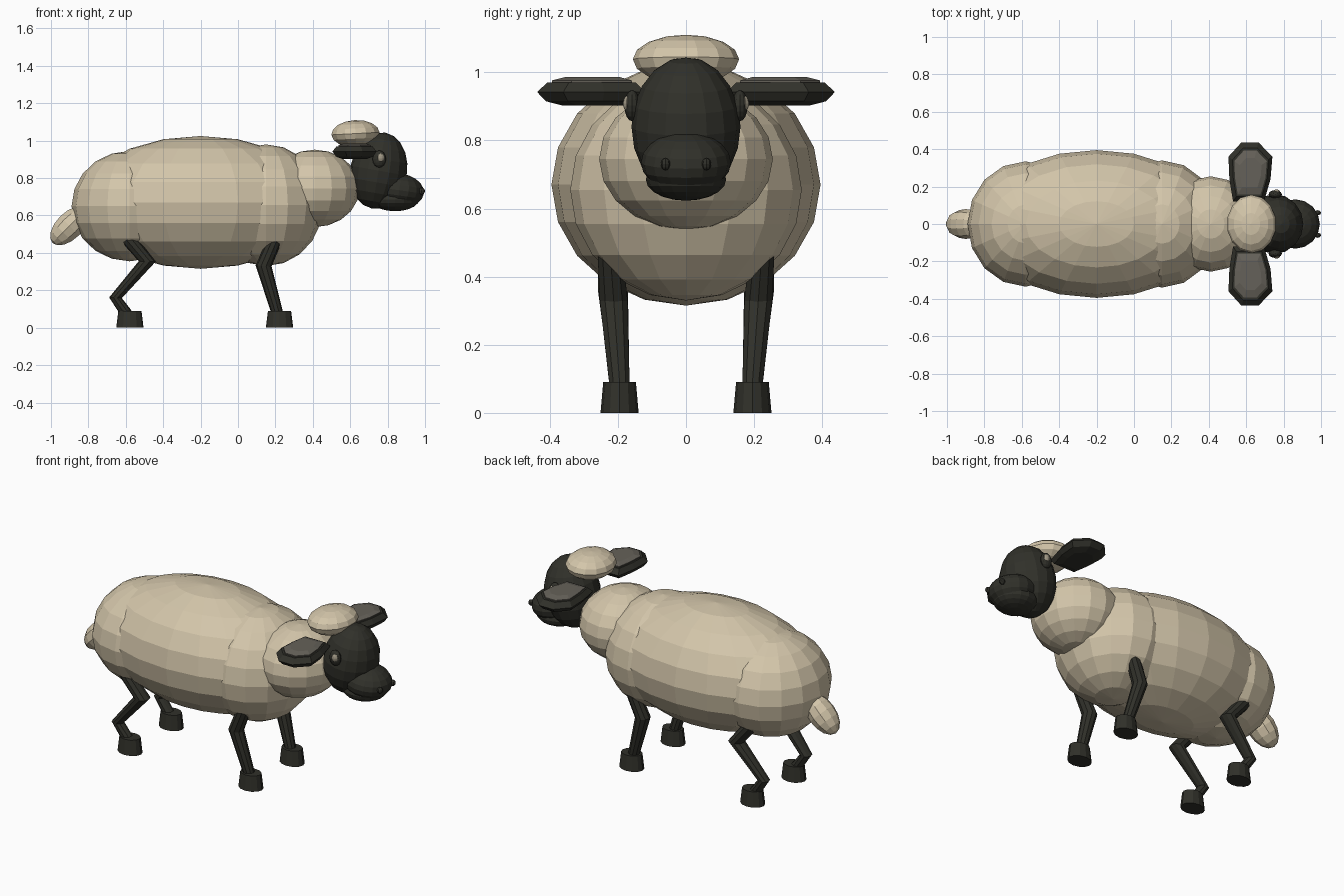
import bpy, bmesh, math
from mathutils import Matrix, Vector

cube = bpy.data.objects.get("Cube")
if cube:
    bpy.data.objects.remove(cube, do_unlink=True)


def material(name, rgb):
    m = bpy.data.materials.new(name)
    m.use_nodes = True
    m.diffuse_color = (*rgb, 1)
    m.node_tree.nodes["Principled BSDF"].inputs["Base Color"].default_value = (*rgb, 1)
    return m


WOOL = material("cream wool", (0.65, 0.56, 0.40))
SKIN = material("dark skin", (0.030, 0.030, 0.023))
INNER = material("inner ear grey", (0.13, 0.12, 0.10))
EYE = material("eye tan", (0.36, 0.32, 0.24))


def finish(name, bm, mat):
    bmesh.ops.recalc_face_normals(bm, faces=bm.faces)
    mesh = bpy.data.meshes.new(name)
    bm.to_mesh(mesh)
    bm.free()
    mesh.materials.append(mat)
    ob = bpy.data.objects.new(name, mesh)
    bpy.context.scene.collection.objects.link(ob)
    return ob


def ellipsoid(name, centre, radii, mat, tilt=0, segments=16, rings=10):
    """Faceted ellipsoid, tilted about the y axis (degrees)."""
    bm = bmesh.new()
    bmesh.ops.create_uvsphere(bm, u_segments=segments, v_segments=rings, radius=1)
    bm.transform(Matrix.Translation(centre)
                 @ Matrix.Rotation(math.radians(tilt), 4, 'Y')
                 @ Matrix.Diagonal((*radii, 1)))
    return finish(name, bm, mat)


def loft(name, rings, mat):
    """Skin a list of equal-length point rings and cap both ends."""
    bm = bmesh.new()
    loops = [[bm.verts.new(p) for p in ring] for ring in rings]
    n = len(loops[0])
    for a, b in zip(loops, loops[1:]):
        for i in range(n):
            j = (i + 1) % n
            bm.faces.new((a[i], a[j], b[j], b[i]))
    bm.faces.new(loops[0])
    bm.faces.new(loops[-1])
    return finish(name, bm, mat)


def limb(name, path, y, mat, sides=10):
    """Tube through (x, z, radius) points lying in a plane of constant y."""
    pts = [Vector((x, y, z)) for x, z, r in path]
    rings = []
    for i, p in enumerate(pts):
        before = (p - pts[i - 1]).normalized() if i else Vector()
        after = (pts[i + 1] - p).normalized() if i < len(pts) - 1 else Vector()
        tangent = (before + after).normalized()
        side = Vector((0, 1, 0))
        across = tangent.cross(side)
        r = path[i][2]
        rings.append([p + r * (math.cos(a) * across + math.sin(a) * side)
                      for a in (math.tau * k / sides for k in range(sides))])
    return loft(name, rings, mat)


def hoof(name, x, y):
    rings = []
    for z, rx, ry in ((0, 0.073, 0.056), (0.09, 0.062, 0.048)):
        rings.append([(x + rx * math.cos(math.tau * k / 12),
                       y + ry * math.sin(math.tau * k / 12), z) for k in range(12)])
    return loft(name, rings, SKIN)


# Fleece: overlapping faceted masses
ellipsoid("body", (-0.2, 0, 0.67), (0.645, 0.395, 0.355), WOOL, segments=20)
ellipsoid("shoulders", (0.15, 0, 0.655), (0.305, 0.34, 0.325), WOOL)
ellipsoid("rump", (-0.58, 0, 0.65), (0.31, 0.335, 0.295), WOOL)
ellipsoid("neck", (0.41, 0, 0.745), (0.24, 0.255, 0.207), WOOL)
ellipsoid("tail", (-0.9, 0, 0.545), (0.075, 0.08, 0.13), WOOL, tilt=45,
          segments=10, rings=8)
ellipsoid("wool_cap", (0.628, 0, 1.038), (0.132, 0.156, 0.072), WOOL, tilt=-3,
          segments=14, rings=8)

# Head and muzzle
ellipsoid("head", (0.752, 0, 0.84), (0.152, 0.16, 0.206), SKIN, tilt=10)
ellipsoid("muzzle", (0.862, 0, 0.735), (0.133, 0.132, 0.09), SKIN, tilt=8)
ellipsoid("lower_jaw", (0.84, 0, 0.685), (0.128, 0.118, 0.062), SKIN)

# Ear outline as (x, y), tapering toward the head
EAR = [(0.53, 0.12), (0.51, 0.24), (0.505, 0.36), (0.575, 0.437),
       (0.665, 0.437), (0.74, 0.36), (0.73, 0.24), (0.695, 0.12)]
EAR_CENTRE = Vector((0.625, 0.27))


def ear_ring(scale, z, side):
    pts = [EAR_CENTRE + (Vector(p) - EAR_CENTRE) * scale for p in EAR]
    return [(x, side * y, z) for x, y in pts]


FRONT_LEG = [(0.205, 0.49, 0.038), (0.137, 0.33, 0.043), (0.21, 0.08, 0.031)]
REAR_LEG = [(-0.59, 0.48, 0.038), (-0.485, 0.355, 0.046),
            (-0.655, 0.16, 0.034), (-0.595, 0.075, 0.031)]

for label, s in (("left", 1), ("right", -1)):
    # Ears with a grey upper pad
    loft(f"{label}_ear", [ear_ring(k, z, s) for k, z in
                          ((0.55, 0.902), (0.85, 0.915), (1, 0.942), (0.82, 0.97))], SKIN)
    loft(f"{label}_inner_ear", [ear_ring(k, z, s) for k, z in
                                ((0.74, 0.966), (0.74, 0.976), (0.5, 0.986))], INNER)
    # Eyes set in dark lids
    ellipsoid(f"{label}_eyelid", (0.755, s * 0.158, 0.902), (0.036, 0.023, 0.046),
              SKIN, segments=12, rings=8)
    ellipsoid(f"{label}_eye", (0.762, s * 0.17, 0.908), (0.02, 0.015, 0.024),
              EYE, segments=10, rings=8)
    ellipsoid(f"{label}_nostril", (0.982, s * 0.06, 0.73), (0.018, 0.014, 0.018),
              SKIN, segments=8, rings=6)
    # Legs: the upper leg sits a little further out than the hoof
    front = limb(f"{label}_front_leg", FRONT_LEG, s * 0.195, SKIN)
    rear = limb(f"{label}_rear_leg", REAR_LEG, s * 0.195, SKIN)
    for leg in (front, rear):
        for v in leg.data.vertices:
            v.co.y += s * 0.03 * max(0, v.co.z - 0.1) / 0.4
    hoof(f"{label}_front_hoof", 0.222, s * 0.195)
    hoof(f"{label}_rear_hoof", -0.578, s * 0.195)
